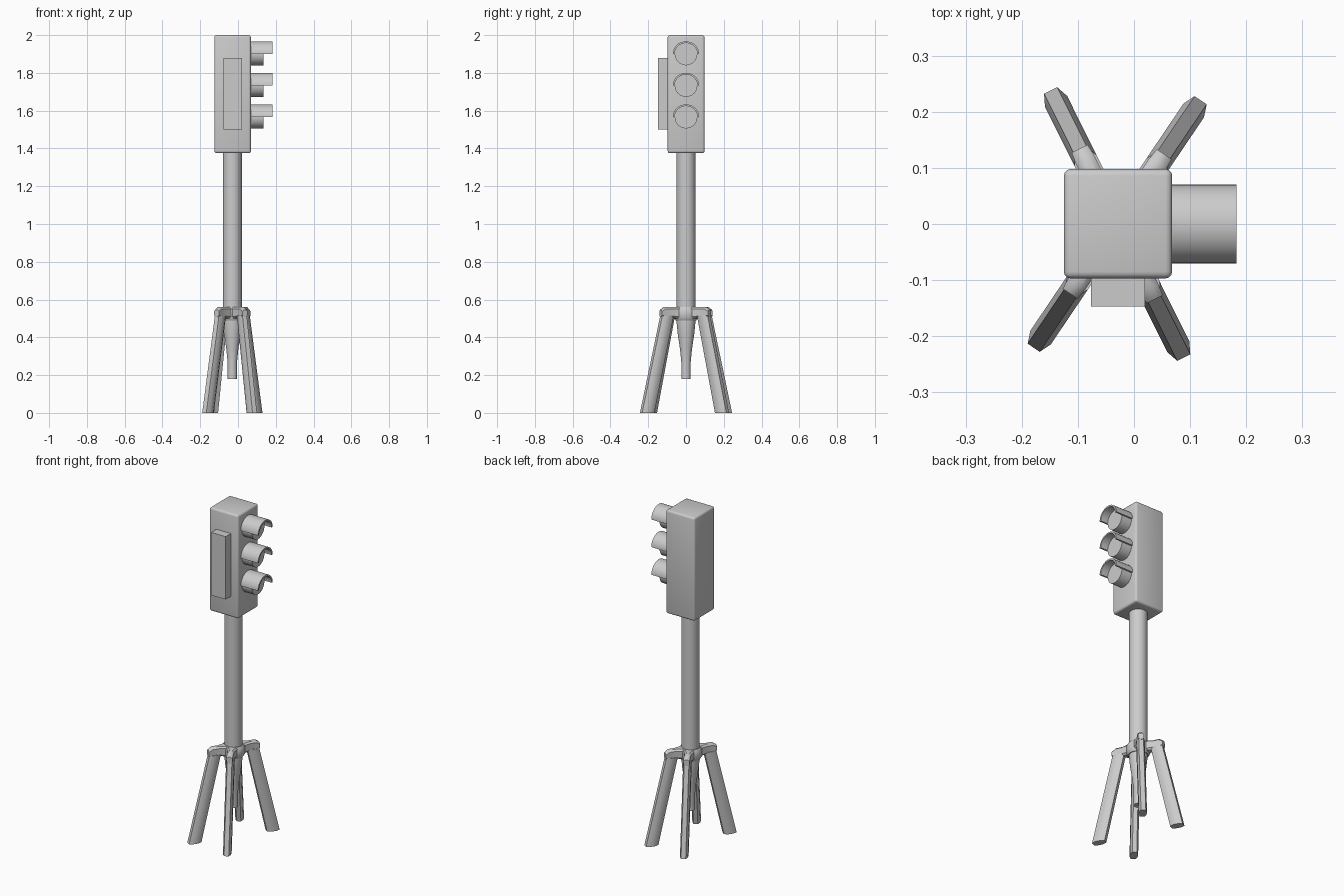
import bpy, bmesh, math
from mathutils import Vector, Matrix

if "Cube" in bpy.data.objects:
    bpy.data.objects.remove(bpy.data.objects["Cube"])

PX = -0.03  # pole axis


def make(name, bm, smooth=True):
    bmesh.ops.recalc_face_normals(bm, faces=bm.faces)
    me = bpy.data.meshes.new(name)
    bm.to_mesh(me)
    bm.free()
    ob = bpy.data.objects.new(name, me)
    bpy.context.collection.objects.link(ob)
    if smooth:
        bpy.ops.object.select_all(action='DESELECT')
        ob.select_set(True)
        bpy.context.view_layer.objects.active = ob
        bpy.ops.object.shade_smooth_by_angle(angle=math.radians(40))
    return ob


def box(name, lo, hi, bevel=0.0):
    lo, hi = Vector(lo), Vector(hi)
    bm = bmesh.new()
    bmesh.ops.create_cube(bm, size=1)
    bmesh.ops.scale(bm, vec=hi - lo, verts=bm.verts)
    bmesh.ops.translate(bm, vec=(lo + hi) / 2, verts=bm.verts)
    if bevel:
        bmesh.ops.bevel(bm, geom=bm.edges[:], offset=bevel, segments=3,
                        profile=0.5, affect='EDGES')
    return make(name, bm)


def loft(name, rings):
    """Skin a list of closed rings and cap both ends."""
    bm = bmesh.new()
    vs = [[bm.verts.new(p) for p in ring] for ring in rings]
    n = len(vs[0])
    for a, b in zip(vs, vs[1:]):
        for i in range(n):
            j = (i + 1) % n
            bm.faces.new((a[i], a[j], b[j], b[i]))
    bm.faces.new(vs[0])
    bm.faces.new(vs[-1])
    return make(name, bm)


def turned(name, profile, n=32):
    """Turn (radius, z) points around the pole axis."""
    return loft(name, [[(PX + r * math.cos(2 * math.pi * i / n),
                         r * math.sin(2 * math.pi * i / n), z)
                        for i in range(n)] for r, z in profile])


# Signal housing and side control box
box("signal_housing", (-0.125, -0.097, 1.375), (0.068, 0.098, 2.0), 0.012)
box("control_box", (-0.077, -0.147, 1.5), (0.02, -0.09, 1.88))

# Three lamps, each with a half-pipe hood
for k, z in enumerate((1.9, 1.733, 1.566)):
    def circle(x, r, n=32):
        return [(x, r * math.cos(2 * math.pi * i / n),
                 z + r * math.sin(2 * math.pi * i / n)) for i in range(n)]
    loft(f"lamp_{k + 1}", [circle(0.06, 0.06), circle(0.135, 0.06)])

    def arch(x, n=20):
        outer = [(x, 0.07 * math.cos(math.pi * i / n),
                  z + 0.067 * math.sin(math.pi * i / n)) for i in range(n + 1)]
        inner = [(x, 0.06 * math.cos(math.pi * i / n),
                  z + 0.058 * math.sin(math.pi * i / n)) for i in range(n, -1, -1)]
        return outer + inner
    loft(f"lamp_hood_{k + 1}", [arch(0.06), arch(0.183)])

# Pole, hub and tapered lower spigot
turned("pole", [(0.05, 0.5), (0.05, 1.39)])
turned("hub", [(0.055, 0.49), (0.064, 0.505), (0.064, 0.545), (0.055, 0.56)])
turned("spigot", [(0.025, 0.18), (0.025, 0.27), (0.032, 0.34),
                  (0.044, 0.42), (0.05, 0.48), (0.05, 0.5)])

# Four splayed legs with the arms that carry them
for k, deg in enumerate((56, 116.5, 236, 296.5)):
    turn = Matrix.Translation((PX, 0, 0)) @ Matrix.Rotation(math.radians(deg), 4, 'Z')

    def arm_ring(r, w, zlo, zhi, c=0.009):
        pts = [(w, zlo + c), (w, zhi - c), (w - c, zhi), (c - w, zhi),
               (-w, zhi - c), (-w, zlo + c), (c - w, zlo), (w - c, zlo)]
        return [turn @ Vector((r, t, z)) for t, z in pts]
    loft(f"leg_arm_{k + 1}", [arm_ring(0.02, 0.034, 0.495, 0.56),
                              arm_ring(0.06, 0.028, 0.5, 0.56),
                              arm_ring(0.09, 0.018, 0.504, 0.56),
                              arm_ring(0.128, 0.018, 0.504, 0.56),
                              arm_ring(0.15, 0.016, 0.508, 0.546)])

    def leg_ring(r0, r1, z):
        m = (r0 + r1) / 2
        d = (r1 - r0) * 0.2
        pts = [(r0, -0.012), (m - d, -0.022), (m + d, -0.022), (r1, -0.013),
               (r1, 0.013), (m + d, 0.022), (m - d, 0.022), (r0, 0.012)]
        return [turn @ Vector((r, t, z)) for r, t in pts]
    loft(f"leg_{k + 1}", [leg_ring(0.193, 0.266, 0), leg_ring(0.078, 0.146, 0.515)])
